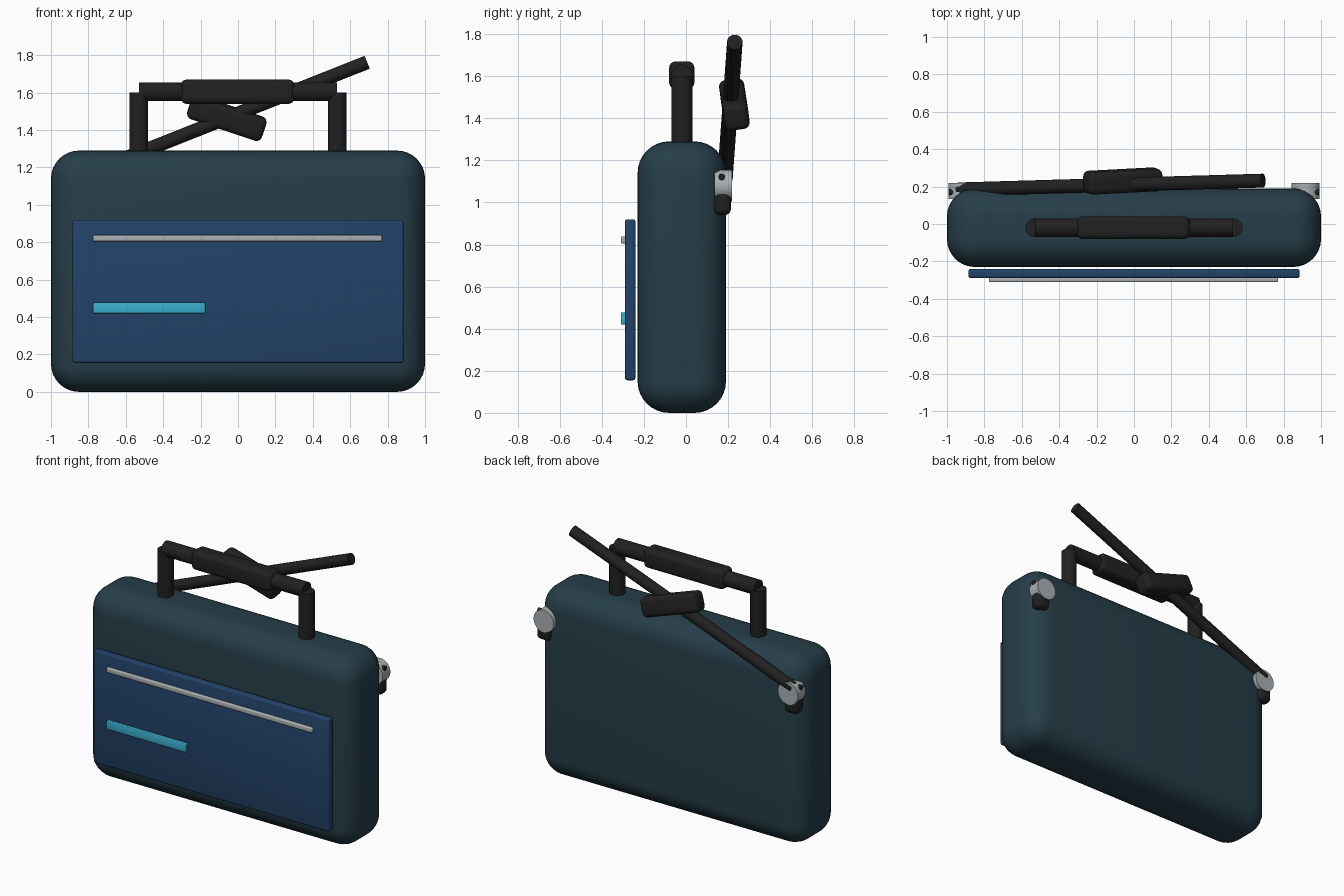
import bpy
from math import radians
from mathutils import Vector, Matrix

cube = bpy.data.objects.get("Cube")
if cube:
    bpy.data.objects.remove(cube, do_unlink=True)


def material(name, rgb):
    m = bpy.data.materials.new(name)
    m.use_nodes = True
    m.diffuse_color = (*rgb, 1)
    m.node_tree.nodes["Principled BSDF"].inputs["Base Color"].default_value = (*rgb, 1)
    return m


TEAL = material("dark teal fabric", (0.019, 0.048, 0.066))
NAVY = material("navy pocket", (0.016, 0.055, 0.14))
BLACK = material("black webbing", (0.015, 0.015, 0.015))
SILVER = material("silver metal", (0.4, 0.44, 0.45))
CYAN = material("cyan tag", (0.045, 0.43, 0.63))


def finish(name, mat):
    ob = bpy.context.object
    ob.name = name
    ob.data.materials.append(mat)
    bpy.ops.object.shade_smooth_by_angle(angle=radians(35))
    return ob


def box(name, low, high, mat, bevel, segments=3):
    """Rounded box between two opposite corners."""
    low, high = Vector(low), Vector(high)
    bpy.ops.mesh.primitive_cube_add(size=1, location=(low + high) / 2)
    ob = bpy.context.object
    ob.data.transform(Matrix.Diagonal((*(high - low), 1)))
    mod = ob.modifiers.new("rounding", "BEVEL")
    mod.width, mod.segments = bevel, segments
    bpy.ops.object.modifier_apply(modifier=mod.name)
    return finish(name, mat)


def rod(name, start, end, radius, mat, sides=32):
    """Cylinder between two points."""
    start, end = Vector(start), Vector(end)
    axis = end - start
    bpy.ops.mesh.primitive_cylinder_add(
        vertices=sides, radius=radius, depth=axis.length, location=(start + end) / 2,
        rotation=axis.to_track_quat("Z", "Y").to_euler())
    return finish(name, mat)


# Case body and front pocket
box("case_body", (-1, -0.23, 0), (1, 0.19, 1.29), TEAL, 0.15, 8)
box("front_pocket", (-0.885, -0.29, 0.155), (0.885, -0.24, 0.92), NAVY, 0.012)
box("pocket_zip", (-0.775, -0.31, 0.805), (0.77, -0.285, 0.838), SILVER, 0.006)
box("pocket_tag", (-0.775, -0.31, 0.42), (-0.175, -0.285, 0.478), CYAN, 0.005)

# Carry handle
rod("handle_bar", (-0.53, -0.02, 1.605), (0.53, -0.02, 1.605), 0.05, BLACK)
box("handle_grip", (-0.305, -0.08, 1.54), (0.3, 0.04, 1.67), BLACK, 0.03, 4)

for side, label in ((1, "left"), (-1, "right")):
    x = side * 0.53
    rod(label + "_handle_post", (x, -0.02, 1.2), (x, -0.02, 1.6), 0.05, BLACK)
    # Strap clips on the rear corners
    x = side * 0.918
    rod(label + "_clip_disc", (x, 0.135, 1.08), (x, 0.218, 1.08), 0.075, SILVER)
    box(label + "_clip_tab", (x - 0.05 + side * 0.014, 0.132, 0.94),
        (x + 0.05 + side * 0.014, 0.214, 1.06), BLACK, 0.03, 4)
    rod(label + "_clip_pin", (x, 0.17, 1.12), (side * 0.99, 0.17, 1.12), 0.016, BLACK, 16)

# Shoulder strap with its tilted pad
rod("shoulder_strap", (-0.94, 0.185, 1.115), (0.69, 0.232, 1.762), 0.037, BLACK)
pad = box("strap_pad", (-0.21, -0.06, -0.065), (0.21, 0.06, 0.065), BLACK, 0.03, 4)
pad.location = (-0.06, 0.23, 1.465)
pad.rotation_euler = (radians(8), radians(18.5), radians(3))
